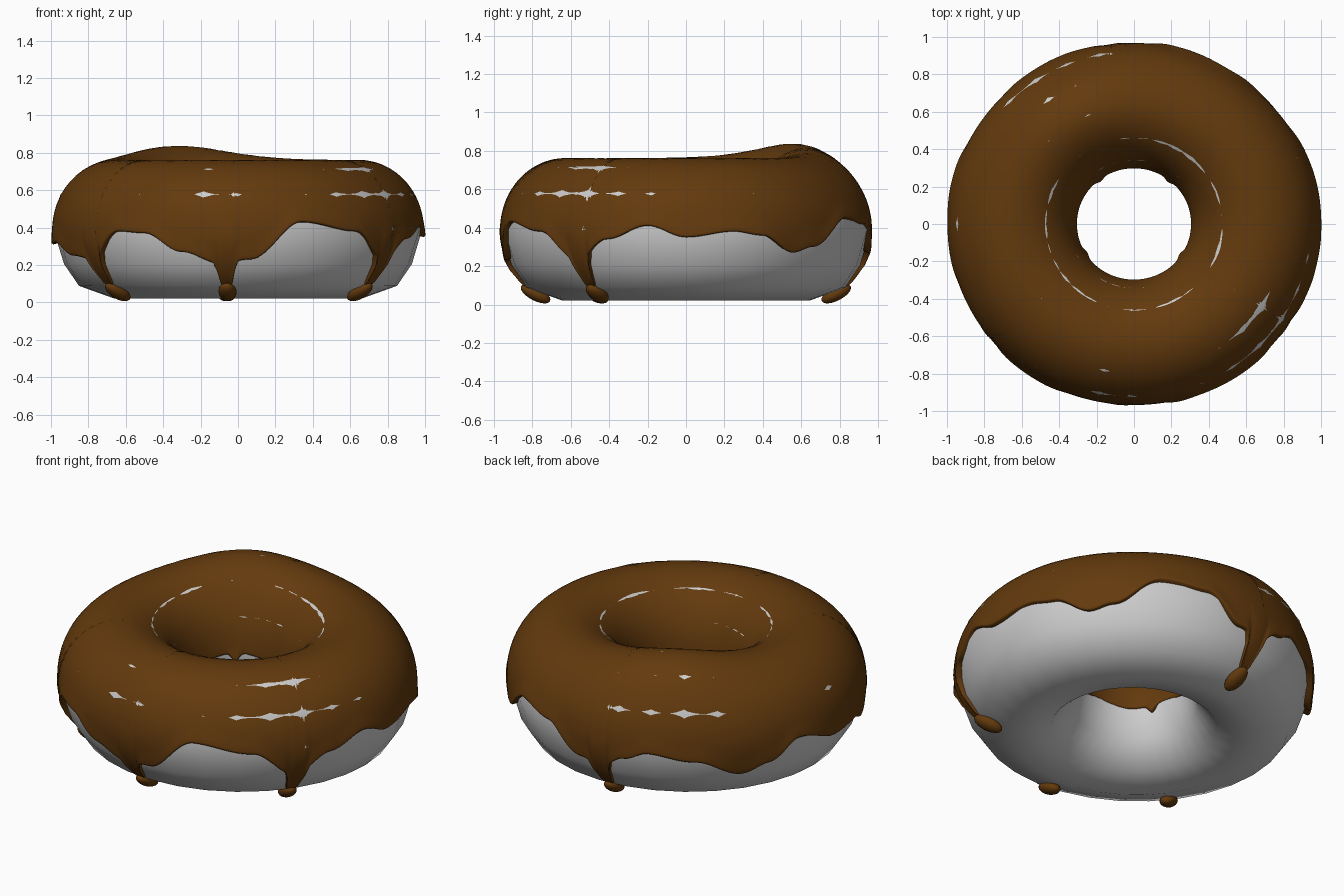
import bpy, bmesh, random
from math import sin, cos, pi, radians, exp, asin, degrees
from mathutils import Matrix, Vector

if "Cube" in bpy.data.objects:
    bpy.data.objects.remove(bpy.data.objects["Cube"])

random.seed(4)


def material(name, rgb):
    m = bpy.data.materials.new(name)
    m.diffuse_color = (*rgb, 1)
    m.use_nodes = True
    m.node_tree.nodes["Principled BSDF"].inputs["Base Color"].default_value = m.diffuse_color
    return m


def finish(bm, name, mat=None):
    bmesh.ops.recalc_face_normals(bm, faces=bm.faces)
    me = bpy.data.meshes.new(name)
    bm.to_mesh(me)
    bm.free()
    ob = bpy.data.objects.new(name, me)
    bpy.context.collection.objects.link(ob)
    for p in me.polygons:
        p.use_smooth = True
    if mat:
        me.materials.append(mat)
    return ob


def ang(a, b):
    return (a - b + 180) % 360 - 180


def place(th, r, z):
    """Ring coordinates to space, with the risen lump and one flatter flank."""
    r -= 0.012 * exp(-(ang(degrees(th), 48) / 22) ** 2) * max(0, r - 0.5) / 0.5
    x, y = r * cos(th), r * sin(th) * 0.975
    d2 = (x + 0.33) ** 2 + (y - 0.57) ** 2
    w = max(0, (z - 0.39) / 0.37)
    return Vector((x, y, z + 0.075 * w * exp(-d2 / 0.15)))


def skin(bm, rings, close):
    n, m = len(rings), len(rings[0])
    for i in range(n):
        for j in range(m if close else m - 1):
            k, l = (i + 1) % n, (j + 1) % m
            bm.faces.new((rings[i][j], rings[k][j], rings[k][l], rings[i][l]))


# Dough: coarse ring whose ridges poke through the icing in places
lower = {-30: (0.93, 0.205), -60: (0.85, 0.088), -90: (0.66, 0.02),
         -120: (0.46, 0.06), -150: (0.35, 0.2)}
bulges = [(-36, 22, 0.008), (-98, 9, 0.005), (118, 24, 0.006), (180, 14, 0.003)]
bm = bmesh.new()
rings = []
for i in range(32):
    deg = 360 * i / 32
    ring = []
    for j in range(12):
        a = -150 + 30 * j
        if a in lower:
            r, z = lower[a]
        else:
            extra = random.uniform(-0.002, 0.002)
            if 0 <= a <= 60:
                extra += sum(h * exp(-(ang(deg, c) / w) ** 2) for c, w, h in bulges)
            elif a == 90:
                extra += 0.005 * exp(-(ang(deg, 118) / 20) ** 2)
            m = 0.3465 + extra - (0.006 if a == 0 else 0)
            m -= (0.003, 0.003, 0.009, 0.013)[(a - 90) // 30] if a >= 90 else 0
            m -= 0.003 if a == 60 else 0
            r = 0.645 + m * cos(radians(a))
            z = 0.39 + (m + 0.024) * sin(radians(a))
        ring.append(bm.verts.new(place(radians(deg), r, z)))
    rings.append(ring)
skin(bm, rings, True)
finish(bm, "dough")

# Icing: wavy lower edge as angle -> height, plus narrow drips
edge = [(-143, .23), (-130, .38), (-120, .37), (-108, .27), (-96, .21), (-86, .23),
        (-70, .43), (-51, .38), (-37, .23), (-25, .34), (-12, .41), (0, .35),
        (15, .38), (24, .36), (36, .27), (44, .3), (60, .45), (75, .42), (88, .27),
        (96, .25), (104, .32), (112, .37), (127, .33), (143, .23), (152, .28),
        (163, .39), (181, .31), (192, .32), (205, .25), (217, .23)]
drips = [-143, -94, -36, 95]
inner_drips = [127, 52, 212, -34]


def edge_height(deg):
    d = (deg + 143) % 360 - 143
    for (a, za), (b, zb) in zip(edge, edge[1:]):
        if a <= d <= b:
            t = (1 - cos(pi * (d - a) / (b - a))) / 2
            return za + (zb - za) * t
    return edge[0][1]


bm = bmesh.new()
rings = []
COLS, ROWS = 360, 44
for i in range(COLS):
    deg = 360 * i / COLS
    low = degrees(asin((edge_height(deg) - 0.39) / 0.375))
    drip = max(exp(-(ang(deg, c) / 2.8) ** 4) for c in drips)
    low += (-58 - low) * drip
    bump = max(exp(-(ang(deg, c) / 5) ** 2) for c in inner_drips)
    high = 182 + 2 * sin(radians(deg * 5)) + 7 * bump
    ring = []
    for j in range(-1, ROWS + 1):
        # rows bunched toward both rims
        t = min(max(j, 0), ROWS - 1) / (ROWS - 1)
        t -= 0.12 * sin(2 * pi * t)
        a = low + (high - low) * t
        off = 0.010 * exp(-((a - low) / 9) ** 2) * (1 - drip)
        off += 0.004 * drip * (a < 0)
        off += (0.004 + 0.014 * bump) * exp(-((a - high) / 9) ** 2)
        off -= 0.012 * min(1, max(0, (a - 90) / 90))
        if j in (-1, ROWS):
            off = -0.04
        elif j in (0, ROWS - 1):
            off -= 0.006
        m = 0.348 + off
        r = 0.645 + m * cos(radians(a))
        z = 0.39 + (m + 0.024) * sin(radians(a))
        ring.append(bm.verts.new(place(radians(deg), r, z)))
    rings.append(ring)
skin(bm, rings, False)

# Pooled drip ends near the base
for c in drips:
    pos = place(radians(c), 0.805, 0.056)
    mat = (Matrix.Translation(pos) @ Matrix.Rotation(radians(c), 4, 'Z')
           @ Matrix.Rotation(radians(-27), 4, 'Y') @ Matrix.Diagonal((0.085, 0.048, 0.036, 1)))
    bmesh.ops.create_uvsphere(bm, u_segments=20, v_segments=12, radius=1, matrix=mat)
finish(bm, "icing", material("chocolate_icing", (0.125, 0.042, 0.004)))
